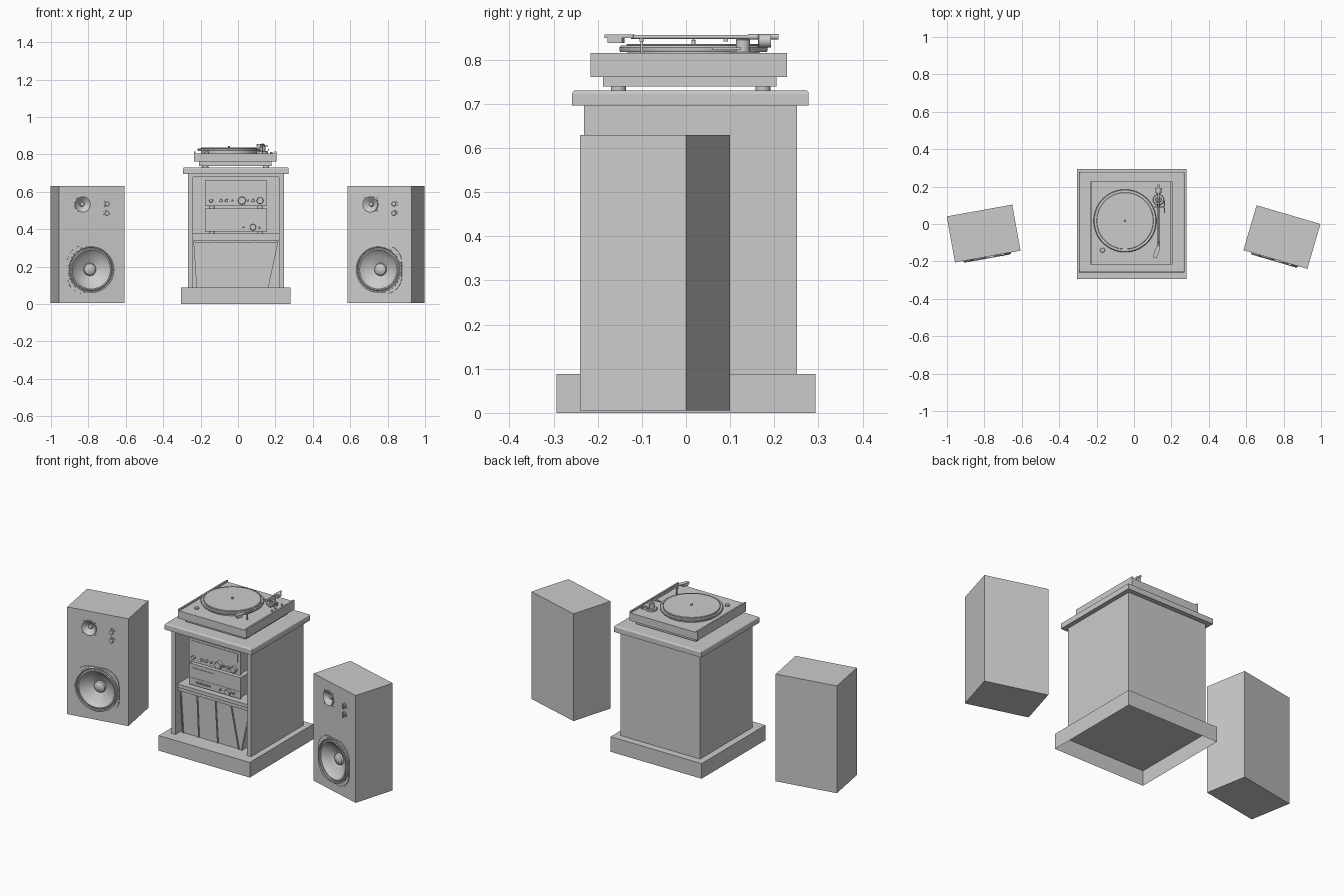
import bpy, bmesh, math
from mathutils import Matrix, Vector

if "Cube" in bpy.data.objects:
    bpy.data.objects.remove(bpy.data.objects["Cube"])

T = Matrix.Translation
I = Matrix.Identity(4)
FRONT = Matrix.Rotation(math.pi / 2, 4, 'X')   # turns a lathe axis toward -y


def finish(name, bm, M=I, smooth=False):
    bmesh.ops.recalc_face_normals(bm, faces=bm.faces)
    bmesh.ops.transform(bm, matrix=M, verts=bm.verts)
    me = bpy.data.meshes.new(name)
    bm.to_mesh(me)
    bm.free()
    ob = bpy.data.objects.new(name, me)
    bpy.context.collection.objects.link(ob)
    if smooth:
        bpy.ops.object.select_all(action='DESELECT')
        ob.select_set(True)
        bpy.context.view_layer.objects.active = ob
        bpy.ops.object.shade_smooth_by_angle(angle=math.radians(35))
    return ob


def box(name, x, y, z, M=I):
    bm = bmesh.new()
    bmesh.ops.create_cube(bm, size=1)
    for v in bm.verts:
        v.co = Vector([(r[0] + r[1]) / 2 + c * (r[1] - r[0]) for c, r in zip(v.co, (x, y, z))])
    return finish(name, bm, M)


def lathe(name, pts, M=I, n=48):
    bm = bmesh.new()
    vs = [bm.verts.new((r, 0, z)) for r, z in pts]
    es = [bm.edges.new(p) for p in zip(vs, vs[1:])]
    bmesh.ops.spin(bm, geom=vs + es, axis=(0, 0, 1), cent=(0, 0, 0), angle=2 * math.pi, steps=n)
    bmesh.ops.remove_doubles(bm, verts=bm.verts, dist=1e-5)
    return finish(name, bm, M, True)


def disc(name, r, z0, z1, M=I, n=48, c=0.0):
    top = [(r, z1)] if c == 0 else [(r, z1 - c), (r - c, z1)]
    return lathe(name, [(0, z0), (r, z0)] + top + [(0, z1)], M, n)


def prism(name, outline, depth, M=I):
    # outline in local x/y, extruded along local z
    bm = bmesh.new()
    f = bm.faces.new([bm.verts.new((x, y, 0)) for x, y in outline])
    ext = bmesh.ops.extrude_face_region(bm, geom=[f])['geom']
    bmesh.ops.translate(bm, vec=(0, 0, depth), verts=[g for g in ext if isinstance(g, bmesh.types.BMVert)])
    return finish(name, bm, M)


def cut(ob, cutter):
    m = ob.modifiers.new('cut', 'BOOLEAN')
    m.operation, m.object, m.solver = 'DIFFERENCE', cutter, 'EXACT'
    cutter.hide_render = True
    cutter.display_type = 'WIRE'


# --- cabinet: open-bottomed plinth, shell, top slab ---
plinth = box('cabinet_plinth', (-.306, .281), (-.293, .293), (0, .088))
bm = bmesh.new()
bm.from_mesh(plinth.data)
bmesh.ops.delete(bm, geom=[f for f in bm.faces if f.normal.z < -.5], context='FACES_ONLY')
bm.to_mesh(plinth.data)
bm.free()
box('cabinet_left_side', (-.267, -.24), (-.231, .251), (.088, .696))
box('cabinet_right_side', (.219, .246), (-.231, .251), (.088, .696))
box('cabinet_back', (-.24, .219), (.23, .251), (.088, .696))
box('cabinet_top_rail', (-.24, .219), (-.225, .23), (.68, .696))
box('shelf', (-.24, .219), (-.215, .23), (.356, .377))
box('shelf_rail', (-.24, .219), (-.208, -.19), (.336, .356))
slab = box('cabinet_top', (-.293, .271), (-.258, .278), (.696, .731))
bm = bmesh.new()
bm.from_mesh(slab.data)
bmesh.ops.bevel(bm, geom=[e for e in bm.edges if all(v.co.z > .72 for v in e.verts)],
                offset=.008, segments=3, profile=.5, affect='EDGES')
bm.to_mesh(slab.data)
bm.free()

# --- record sleeves leaning in the lower bay ---
lean = [(-.235, -.219), (-.128, -.117), (-.01, .005), (.09, .14), (.212, .16)]   # top x, bottom x
for i, ((t0, b0), (t1, b1)) in enumerate(zip(lean, lean[1:])):
    prism(f'record_stack_{i}', [(b0, .089), (b1, .089), (t1, .333), (t0, .333)], .30,
          T((0, .11, 0)) @ FRONT)
for i, (t, b) in enumerate(lean):
    prism(f'record_sleeve_{i}', [(b - .003, .089), (b + .003, .089), (t + .003, .335), (t - .003, .335)],
          .306, T((0, .11, 0)) @ FRONT)

# --- hi-fi units ---
for nm, z0, z1 in (('receiver', .524, .66), ('amplifier', .388, .512)):
    box(nm + '_case', (-.172, .151), (-.19, .16), (z0 + .004, z1 - .003))
    box(nm + '_fascia', (-.177, .155), (-.2, -.188), (z0, z1))
    for x in (-.14, .118):
        for y in (-.16, .12):
            disc(nm + '_foot', .014, z0 - .012, z0 + .006, T((x, y, 0)), 20)
box('receiver_display', (-.16, .14), (-.203, -.199), (.597, .648))
box('amplifier_display', (-.155, -.01), (-.203, -.199), (.44, .49))
box('amplifier_trim', (-.165, .143), (-.202, -.199), (.427, .431))
knobs = [(-.144, .553, .010), (-.091, .553, .008), (-.061, .553, .008), (-.03, .553, .005),
         (.021, .553, .021), (.055, .553, .005), (.08, .553, .008), (.118, .553, .018),
         (.08, .411, .017), (.03, .411, .005), (.115, .411, .006)]
for x, z, r in knobs:
    disc('control_knob', r, 0, .008 + r * .6, T((x, -.199, z)) @ FRONT, 28, r * .12)
for i in range(6):
    x = -.128 + i * .016
    box('push_button', (x, x + .011), (-.206, -.199), (.406, .415))

# --- turntable ---
for x in (-.175, .15):
    for y in (-.153, .174):
        disc('turntable_foot', .017, .729, .741, T((x, y, 0)), 24)
box('turntable_base', (-.208, .18), (-.188, .205), (.739, .762))
box('turntable_body', (-.235, .205), (-.216, .2285), (.761, .806))
for x in (-.235, .196):
    box('turntable_side_rail', (x, x + .009), (-.216, .2285), (.80, .815))
P = T((-.048, .017, 0))
lathe('platter', [(0, .805), (.15, .805), (.15, .818), (.166, .818), (.168, .822), (.168, .828),
                  (.164, .832), (.156, .832), (.156, .829), (0, .829)], P, 72)
disc('platter_mat', .152, .828, .836, P, 72, .002)
disc('spindle', .005, .835, .846, P, 16, .002)
disc('speed_button', .013, .805, .815, T((-.168, -.14, 0)), 24, .002)
for y in (.06, .09, .15):
    disc('deck_button', .006, .805, .814, T((.178, y, 0)), 16)

# --- tonearm ---
A = T((.131, 0, .852)) @ FRONT     # local z runs toward the front
disc('tonearm_mount', .03, .805, .818, T((.131, .129, 0)), 32, .003)
disc('tonearm_pivot', .016, .815, .847, T((.131, .129, 0)), 32, .002)
disc('tonearm_tube', .0045, -.2, .125, A, 16)
disc('tonearm_tail', .006, -.21, -.14, A, 16)
disc('counterweight', .015, -.193, -.163, T((0, 0, -.009)) @ A, 32, .002)
H = T((.131, -.118, .85)) @ Matrix.Rotation(math.radians(-18), 4, 'Z')
prism('headshell', [(-.006, 0), (.006, 0), (.012, -.02), (.011, -.066), (-.011, -.066), (-.012, -.02)],
      .007, H)
box('cartridge', (-.009, .009), (-.06, -.025), (-.012, .001), H)
box('arm_rest_post', (.128, .134), (-.103, -.097), (.805, .85))
box('arm_rest_clip', (.122, .14), (-.105, -.095), (.842, .849))
box('lift_platform', (.10, .16), (.085, .095), (.842, .848))
box('lift_lever', (.16, .166), (.06, .125), (.822, .828))


# --- loudspeakers ---
def squircle(h, r, n=8):
    pts = []
    for q, (sx, sy) in enumerate(((1, 1), (-1, 1), (-1, -1), (1, -1))):
        for k in range(n + 1):
            a = math.pi / 2 * (q + k / n)
            pts.append((sx * (h - r) + r * math.cos(a), sy * (h - r) + r * math.sin(a)))
    return pts


def speaker(side, x, y, deg):
    S = T((x, y, 0)) @ Matrix.Rotation(math.radians(deg), 4, 'Z')
    F = lambda u, z: S @ T((u, -.125, z)) @ FRONT      # a spot on the front baffle
    cab = box(side + '_speaker_cabinet', (-.178, .178), (-.125, .125), (.005, .63), S)
    W, M = F(-.004, .185), F(-.05, .533)
    flange = prism(side + '_woofer_flange', squircle(.129, .09), .007, T(S.to_3x3() @ Vector((0, .002, 0))) @ W)
    wc = disc(side + '_woofer_cutter', .12, -.055, .05, W)
    cut(cab, wc)
    cut(flange, wc)
    cut(cab, disc(side + '_mid_cutter', .036, -.03, .02, M))
    # woofer with surround, cone and dust cap
    lathe(side + '_woofer', [(.127, 0), (.127, .008), (.122, .010), (.117, .008), (.115, .003), (.110, .007),
                             (.104, .007), (.099, .001), (.07, -.018), (.034, -.036), (.03, -.027),
                             (.02, -.021), (.01, -.018), (0, -.017)], W, 64)
    for i in range(8):
        a = math.pi / 4 * (i + .5)
        r = .136 if i % 4 in (0, 3, 1, 2) and i % 2 else .134
        disc(side + '_woofer_screw', .004, 0, .004, W @ T((r * math.cos(a), r * math.sin(a), 0)), 12)
    # midrange horn
    lathe(side + '_midrange', [(.044, 0), (.044, .005), (.041, .006), (.036, .003), (.025, -.010),
                               (.013, -.018), (.010, -.011), (0, -.008)], M)
    for i in range(4):
        a = math.pi / 2 * (i + .5)
        disc(side + '_midrange_screw', .004, 0, .004, M @ T((.05 * math.cos(a), .05 * math.sin(a), 0)), 12)
    # level controls
    for z in (.535, .485):
        K = F(.082, z)
        disc(side + '_level_dial', .019, 0, .003, K, 32)
        disc(side + '_level_knob', .012, .002, .009, K, 28, .002)
        box(side + '_level_grip', (-.003, .003), (-.014, .014), (.004, .013), K)


speaker('left', -.804, -.051, 10.2)
speaker('right', .791, -.07, -16.3)
